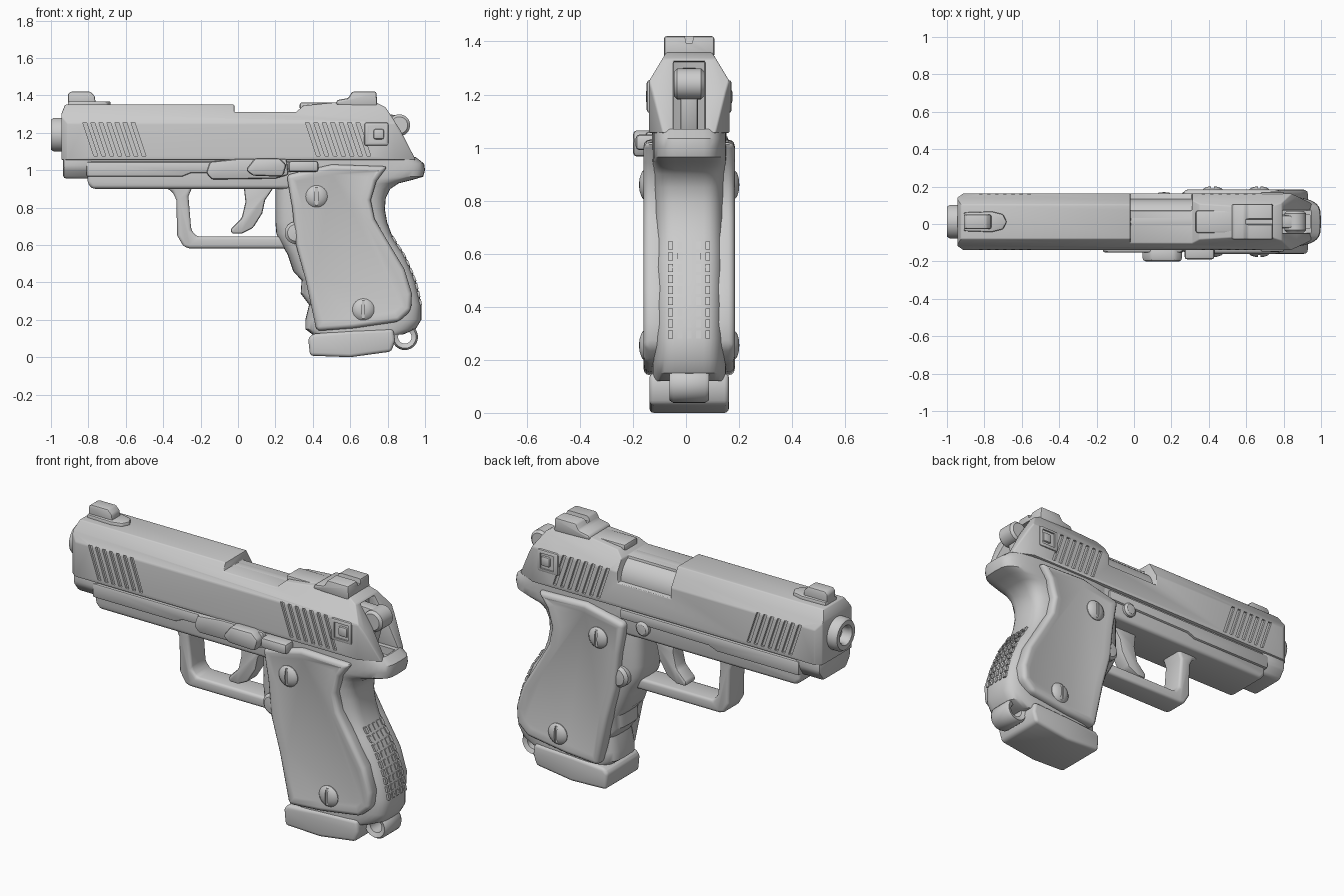
import bpy, bmesh
from math import sin, cos, pi, copysign

if "Cube" in bpy.data.objects:
    bpy.data.objects.remove(bpy.data.objects["Cube"])

C = 0.012  # centre plane of the body in y


def make(name, verts, faces):
    bm = bmesh.new()
    vs = [bm.verts.new(v) for v in verts]
    for f in faces:
        bm.faces.new([vs[i] for i in f])
    bmesh.ops.recalc_face_normals(bm, faces=bm.faces)
    me = bpy.data.meshes.new(name)
    bm.to_mesh(me)
    bm.free()
    ob = bpy.data.objects.new(name, me)
    bpy.context.collection.objects.link(ob)
    return ob


def bake(ob):
    bpy.context.view_layer.update()
    dg = bpy.context.evaluated_depsgraph_get()
    me = bpy.data.meshes.new_from_object(ob.evaluated_get(dg))
    ob.modifiers.clear()
    ob.data = me


def bevel(ob, width, seg=2):
    m = ob.modifiers.new("bevel", 'BEVEL')
    m.width, m.segments, m.limit_method = width, seg, 'ANGLE'
    bake(ob)
    return ob


def boolean(ob, cutter, op='DIFFERENCE'):
    m = ob.modifiers.new("bool", 'BOOLEAN')
    m.operation, m.solver, m.object = op, 'EXACT', cutter
    bake(ob)
    bpy.data.objects.remove(cutter)


def axes(u, v, t, axis):
    return {'x': (t, u, v), 'y': (u, t, v), 'z': (u, v, t)}[axis]


def prism(name, pts, a, b, axis='y', bev=0, seg=2):
    n = len(pts)
    verts = [axes(u, v, t, axis) for t in (a, b) for u, v in pts]
    faces = [range(n), range(n, 2 * n)]
    faces += [(i, (i + 1) % n, n + (i + 1) % n, n + i) for i in range(n)]
    ob = make(name, verts, faces)
    return bevel(ob, bev, seg) if bev else ob


def box(name, x0, x1, y0, y1, z0, z1, bev=0):
    return prism(name, [(x0, z0), (x1, z0), (x1, z1), (x0, z1)], y0, y1, 'y', bev)


def loft(name, rings, closed=False):
    n, k = len(rings[0]), len(rings)
    faces = [(r * n + i, r * n + (i + 1) % n, (r + 1) % k * n + (i + 1) % n, (r + 1) % k * n + i)
             for r in range(k if closed else k - 1) for i in range(n)]
    if not closed:
        faces += [range(n), range((k - 1) * n, k * n)]
    return make(name, [v for r in rings for v in r], faces)


def lathe(name, prof, u0, v0, axis, closed=False, n=32):
    return loft(name, [[axes(u0 + r * cos(2 * pi * i / n), v0 + r * sin(2 * pi * i / n), h, axis)
                        for i in range(n)] for r, h in prof], closed)


# slide: side profile trimmed by its chamfered section and plan outline
slide = prism("slide", [(-.945, 1.055), (-.945, 1.30), (-.925, 1.35), (-.02, 1.35), (-.02, 1.31),
                        (.31, 1.31), (.35, 1.345), (.55, 1.365), (.74, 1.36), (.79, 1.335),
                        (.87, 1.21), (.95, 1.055)], -.3, .3)
boolean(slide, prism("section", [(C - .152, .9), (C + .152, .9), (C + .152, 1.25), (C + .08, 1.37),
                                 (C - .08, 1.37), (C - .152, 1.25)], -1.1, 1.1, 'x'), 'INTERSECT')
boolean(slide, prism("plan", [(-1, C - .09), (-.9, C - .16), (.82, C - .16), (.97, C - .09),
                              (.97, C + .09), (.82, C + .16), (-.9, C + .16), (-1, C + .09)],
                     .8, 1.6, 'z'), 'INTERSECT')
boolean(slide, box("port", -.02, .31, C + .06, .3, 1.19, 1.5))
boolean(slide, box("hammer_slot", .76, 1.1, C - .06, C + .06, 1.04, 1.325))
bevel(slide, .01)
# slanted grip serrations on both sides
for x0, count, step in ((-.83, 7, .043), (.36, 7, .045)):
    for i in range(count):
        x = x0 + i * step
        for s in (-1, 1):
            boolean(slide, prism("groove", [(x, 1.255), (x + .02, 1.255), (x + .08, 1.075), (x + .06, 1.075)],
                                 C + s * .139, C + s * .2))

# barrel, muzzle and nose under the slide
lathe("barrel", [(.122, -.1), (.122, .36)], C, 1.19, 'x')
lathe("muzzle", [(.045, -.80), (.045, -.985), (.055, -1), (.08, -1), (.09, -.985), (.09, -.80)],
      C, 1.19, 'x', True)
nose = prism("slide_nose", [(C - .14, 1.08), (C - .14, 1.01), (C - .10, .955), (C + .10, .955),
                            (C + .14, 1.01), (C + .14, 1.08)], -.935, -.78, 'x', .015)

# frame and accessory rails
prism("frame", [(-.805, 1.075), (-.805, .93), (-.78, .90), (.45, .90), (.45, 1.075)],
      C - .132, C + .132, 'y', .025, 3)
for s in (-1, 1):
    prism("frame_rail", [(-.81, .965), (-.81, 1.045), (.3, 1.045), (.3, .99), (-.25, .985), (-.30, .965)],
          C + s * .10, C + s * .146, 'y', .01)

# grip core with finger grooves and tail: z, front x, back x
levels = [(.12, .40, .88), (.15, .36, .95), (.20, .36, .98), (.28, .38, .98), (.34, .335, .968),
          (.41, .34, .95), (.46, .295, .93), (.55, .265, .89), (.60, .235, .855), (.66, .205, .82),
          (.72, .20, .798), (.79, .20, .785), (.85, .20, .79), (.90, .20, .815), (.93, .20, .86),
          (.947, .20, .93), (.965, .20, .99), (1.0, .20, 1.0), (1.035, .20, .995), (1.07, .20, .95)]


def oval(t, e):
    return copysign(abs(t) ** e, t)


rings = []
for z, f, b in levels:
    rings.append([((f + b) / 2 + (b - f) / 2 * oval(cos(2 * pi * i / 40), .5),
                   C + .14 * oval(sin(2 * pi * i / 40), .5), z) for i in range(40)])
grip = loft("grip_core", rings)
boolean(grip, box("tail_slot", .78, .94, C - .035, C + .035, 1.02, 1.2))


def back_x(z):
    for (z0, _, b0), (z1, _, b1) in zip(levels, levels[1:]):
        if z0 <= z <= z1:
            return b0 + (b1 - b0) * (z - z0) / (z1 - z0)


# backstrap texture
for j in range(5):
    for i in range(9):
        z, y = .28 + i * .042, C - .07 + j * .035
        x = back_x(z)
        prism("backstrap_stud", [(x - .03, z), (x + .004, z), (back_x(z + .03) + .004, z + .03), (x - .03, z + .03)],
              y - .009, y + .009)

# grip panels, screws
outline = [(.26, .975), (.29, .80), (.31, .60), (.36, .42), (.42, .14), (.62, .155), (.86, .19), (.925, .25),
           (.93, .34), (.89, .47), (.80, .62), (.73, .74), (.71, .84), (.74, .94), (.80, 1.02), (.50, 1.03)]
for s in (-1, 1):
    panel = prism("grip_panel", outline, C + s * .09, C + s * .172)
    bevel(panel, .024, 3)
    bm = bmesh.new()
    bm.from_mesh(panel.data)
    face = max(bm.faces, key=lambda f: f.normal.y * s * f.calc_area())
    bmesh.ops.inset_region(bm, faces=[face], thickness=.03, depth=-.008)
    bm.to_mesh(panel.data)
    bm.free()
    for x, z in ((.42, .86), (.67, .255)):
        screw = lathe("grip_screw", [(.058, C + s * .12), (.058, C + s * .168), (.046, C + s * .18),
                                     (.025, C + s * .187), (.006, C + s * .189)], x, z, 'y')
        boolean(screw, box("slot", x - .007, x + .007, C + s * .178, C + s * .3, z - .07, z + .07))
    # rear side catch: framed block
    plate = box("catch_frame", .675, .805, C + s * .10, C + s * .16, 1.13, 1.255, .012)
    boolean(plate, box("recess", .70, .785, C + s * .145, C + s * .2, 1.15, 1.235))
    box("catch_block", .725, .78, C + s * .12, C + s * .163, 1.165, 1.22, .01)
    # magazine release
    lathe("magazine_button", [(.06, C + s * .08), (.06, C + s * .145), (.045, C + s * .16), (.01, C + s * .164)],
          .31, .665, 'y')

# slide stop, thumb tab, safety lever, opposite pin
prism("slide_stop", [(-.17, .985), (-.15, 1.045), (.0, 1.06), (.26, 1.06), (.27, .975), (.20, .955), (-.14, .95)],
      -.08, -.152, 'y', .012)
prism("slide_stop_tab", [(.04, 1.0), (.09, 1.065), (.22, 1.065), (.26, 1.03), (.24, .965), (.08, .97)],
      -.12, -.20, 'y', .016)
box("safety_lever", .27, .43, -.19, -.10, .99, 1.05, .016)
lathe("stop_pin", [(.04, .12), (.04, .158), (.028, .168), (.005, .17)], .16, .97, 'y')

# trigger guard and trigger
prism("trigger_guard", [(-.42, .92), (-.35, .885), (-.33, .84), (-.325, .65), (-.29, .59), (-.26, .582), (.27, .582),
                        (.27, .645), (-.22, .645), (-.25, .68), (-.265, .86), (-.24, .92)],
      C - .07, C + .07, 'y', .016, 3)
prism("trigger", [(.03, .92), (.04, .83), (.02, .745), (-.04, .685), (-.035, .66), (.02, .66), (.08, .69),
                  (.13, .77), (.145, .84), (.20, .92)], C - .045, C + .045, 'y', .012)

# hammer
lathe("hammer_spur", [(.045, C - .058), (.058, C - .045), (.058, C + .045), (.045, C + .058)], .862, 1.24, 'y')
prism("hammer_arm", [(.74, 1.30), (.85, 1.295), (.87, 1.19), (.83, 1.04), (.74, 1.04)], C - .033, C + .033, 'y', .01)

# sights
prism("front_sight", [(-.91, 1.34), (-.91, 1.405), (-.895, 1.42), (-.79, 1.42), (-.765, 1.395), (-.76, 1.34)],
      C - .038, C + .038, 'y', .008)
prism("front_sight_base", [(-.91, C - .05), (-.76, C - .055), (-.70, C - .04), (-.68, C), (-.70, C + .04),
                           (-.76, C + .055), (-.91, C + .05)], 1.33, 1.368, 'z', .008)
rear = prism("rear_sight", [(.52, 1.35), (.53, 1.375), (.59, 1.385), (.61, 1.42), (.74, 1.42), (.745, 1.34)],
             C - .095, C + .095, 'y', .01)
boolean(rear, prism("notch", [(C - .022, 1.45), (C - .012, 1.395), (C + .012, 1.395), (C + .022, 1.45)], .5, .8, 'x'))
box("rear_sight_ramp", .33, .56, C - .06, C + .06, 1.32, 1.362, .012)

# magazine base and lanyard loop
prism("magazine_base", [(.385, .008), (.60, 0), (.82, .03), (.84, .09), (.83, .15), (.60, .14), (.40, .125),
                        (.375, .10)], C - .15, C + .15, 'y', .018, 3)
lathe("lanyard_loop", [(.036, C - .065), (.06, C - .075), (.07, C - .06), (.07, C + .06), (.06, C + .075),
                       (.036, C + .065)], .892, .108, 'y', True)

for ob in bpy.context.scene.objects:
    ob.select_set(True)
    bpy.context.view_layer.objects.active = ob
bpy.ops.object.shade_smooth_by_angle(angle=.6)
